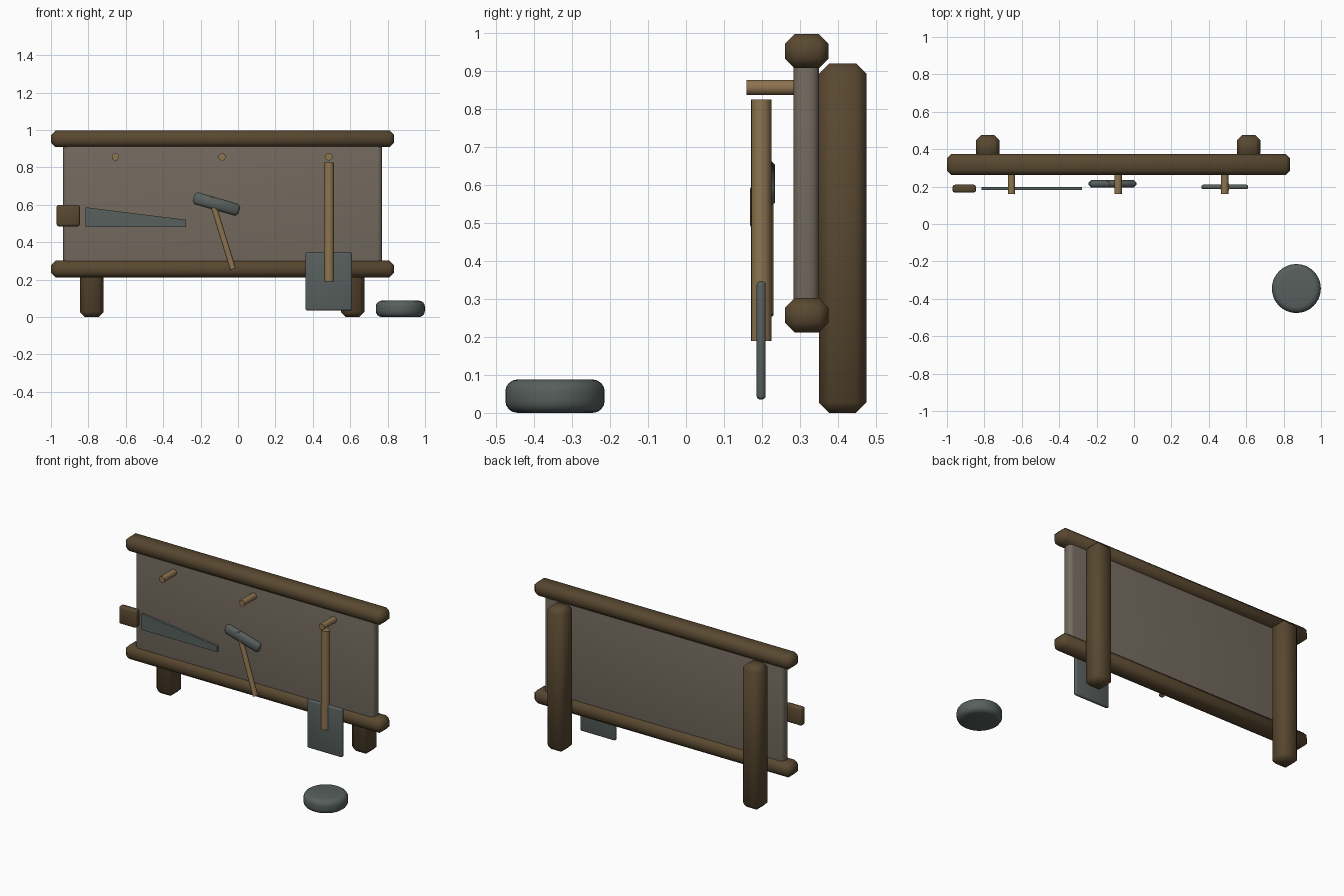
import bpy, bmesh, math
from mathutils import Vector, Matrix

cube = bpy.data.objects.get("Cube")
if cube:
    bpy.data.objects.remove(cube, do_unlink=True)


def material(name, rgb):
    m = bpy.data.materials.new(name)
    m.use_nodes = True
    m.diffuse_color = (*rgb, 1)
    m.node_tree.nodes["Principled BSDF"].inputs["Base Color"].default_value = (*rgb, 1)
    return m


DARK = material("dark wood", (0.10, 0.065, 0.03))
PANEL = material("weathered board", (0.175, 0.145, 0.115))
TAN = material("light wood", (0.27, 0.175, 0.08))
METAL = material("grey metal", (0.095, 0.115, 0.11))


def finish(name, bm, mat, bevel=0.0, segments=1, angle=50):
    """Turn a bmesh into a bevelled, smooth shaded object."""
    bmesh.ops.recalc_face_normals(bm, faces=bm.faces)
    mesh = bpy.data.meshes.new(name)
    bm.to_mesh(mesh)
    bm.free()
    mesh.materials.append(mat)
    ob = bpy.data.objects.new(name, mesh)
    bpy.context.collection.objects.link(ob)
    bpy.ops.object.select_all(action='DESELECT')
    ob.select_set(True)
    bpy.context.view_layer.objects.active = ob
    if bevel:
        mod = ob.modifiers.new("Bevel", 'BEVEL')
        mod.width = bevel
        mod.segments = segments
        mod.limit_method = 'ANGLE'
        mod.angle_limit = math.radians(40)
        bpy.ops.object.modifier_apply(modifier=mod.name)
    bpy.ops.object.shade_smooth_by_angle(angle=math.radians(angle))
    return ob


def box(name, low, high, mat, bevel=0.0, segments=1, tilt=0.0):
    """Box between two corners, tilted about the depth axis."""
    low, high = Vector(low), Vector(high)
    bm = bmesh.new()
    bmesh.ops.create_cube(bm, size=1, matrix=(
        Matrix.Translation((low + high) / 2)
        @ Matrix.Rotation(math.radians(tilt), 4, 'Y')
        @ Matrix.Diagonal((*(high - low), 1))))
    return finish(name, bm, mat, bevel, segments)


def rod(name, start, end, radius, mat, sides=16, bevel=0.0, segments=1):
    """Cylinder between two points."""
    start, end = Vector(start), Vector(end)
    axis = end - start
    bm = bmesh.new()
    bmesh.ops.create_cone(bm, cap_ends=True, segments=sides, radius1=radius,
                          radius2=radius, depth=axis.length, matrix=(
                              Matrix.Translation((start + end) / 2)
                              @ axis.to_track_quat('Z', 'Y').to_matrix().to_4x4()))
    return finish(name, bm, mat, bevel, segments)


# Frame: two posts behind, two rails in front of them
for side, x in (("right", -0.782), ("left", 0.613)):
    box(side + "_post", (x - 0.063, 0.35, 0), (x + 0.063, 0.475, 0.92), DARK, 0.027)
for name, z in (("bottom_rail", 0.212), ("top_rail", 0.908)):
    box(name, (-1, 0.261, z), (0.835, 0.375, z + 0.09), DARK, 0.025)

# Backing board, edges rounded into the rails
box("backing_board", (-0.935, 0.283, 0.25), (0.77, 0.35, 0.955), PANEL, 0.025, 4)

# Hanging pegs
for name, x in (("right", -0.655), ("middle", -0.085), ("left", 0.485)):
    rod(name + "_peg", (x, 0.16, 0.857), (x, 0.295, 0.857), 0.02, TAN)

# Saw: tapered blade and block grip
bm = bmesh.new()
outline = [(-0.815, 0.482), (-0.277, 0.482), (-0.277, 0.52), (-0.815, 0.587)]
blade = bm.faces.new([bm.verts.new((x, 0.182, z)) for x, z in outline])
grown = bmesh.ops.extrude_face_region(bm, geom=[blade])["geom"]
bmesh.ops.translate(bm, vec=(0, 0.016, 0),
                    verts=[v for v in grown if isinstance(v, bmesh.types.BMVert)])
finish("saw_blade", bm, METAL, angle=30)
box("saw_grip", (-0.97, 0.168, 0.485), (-0.845, 0.21, 0.6), DARK, 0.012, 2)

# Hammer
rod("hammer_handle", (-0.145, 0.214, 0.64), (-0.027, 0.214, 0.257), 0.016, TAN)
box("hammer_head", (-0.242, 0.194, 0.571), (0.012, 0.235, 0.637), METAL, 0.014, 1, 16)

# Shovel
rod("shovel_handle", (0.487, 0.198, 0.19), (0.487, 0.198, 0.825), 0.027, TAN)
box("shovel_blade", (0.36, 0.186, 0.035), (0.61, 0.21, 0.347), METAL, 0.01, 3)

# Round whetstone lying on the ground
rod("whetstone", (0.868, -0.345, 0), (0.868, -0.345, 0.088), 0.131, METAL, 32, 0.032, 4)
